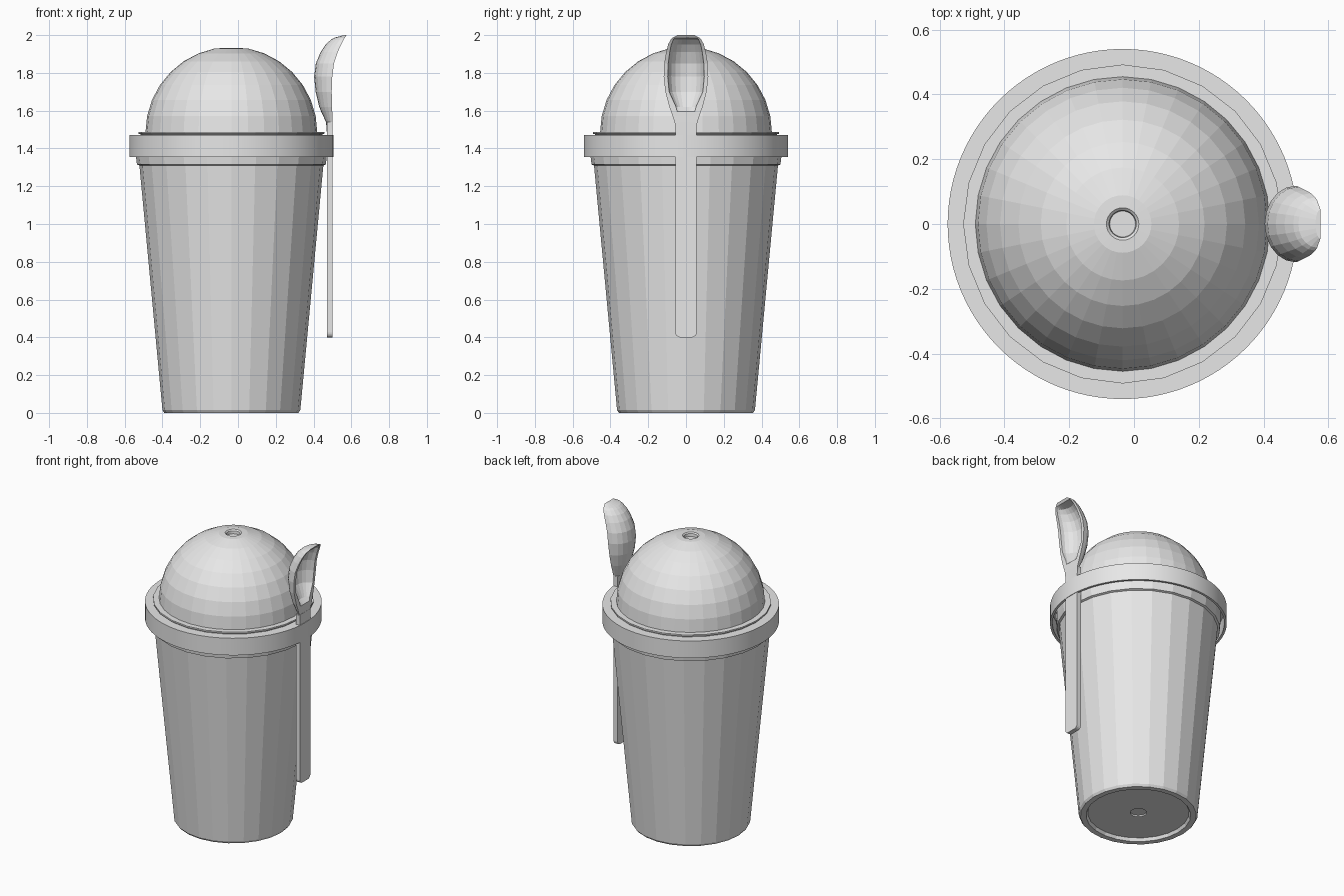
import bpy, bmesh, math
from mathutils import Matrix

old = bpy.data.objects.get("Cube")
if old:
    bpy.data.objects.remove(old, do_unlink=True)

AXIS_X = -0.035  # the cup sits off centre, balanced by the spoon

grey = bpy.data.materials.new("plain_grey")
grey.use_nodes = True
grey.diffuse_color = (0.8, 0.8, 0.8, 1)
grey.node_tree.nodes["Principled BSDF"].inputs["Base Color"].default_value = (0.8, 0.8, 0.8, 1)


def finish(name, bm, smooth=False):
    bmesh.ops.remove_doubles(bm, verts=bm.verts, dist=1e-5)
    bmesh.ops.recalc_face_normals(bm, faces=bm.faces)
    mesh = bpy.data.meshes.new(name)
    bm.to_mesh(mesh)
    bm.free()
    mesh.materials.append(grey)
    obj = bpy.data.objects.new(name, mesh)
    bpy.context.collection.objects.link(obj)
    if smooth:
        bpy.ops.object.select_all(action='DESELECT')
        obj.select_set(True)
        bpy.context.view_layer.objects.active = obj
        bpy.ops.object.shade_smooth_by_angle(angle=math.radians(30))
    return obj


def bridge(bm, loops, closed_rows):
    """Skin neighbouring closed loops with quads."""
    pairs = list(zip(loops, loops[1:]))
    if closed_rows:
        pairs.append((loops[-1], loops[0]))
    for a, b in pairs:
        for i in range(len(a)):
            j = (i + 1) % len(a)
            bm.faces.new((a[i], a[j], b[j], b[i]))


def lathe(name, profile, sides, closed=False, smooth=False):
    """Revolve (radius, height) points around the cup axis."""
    bm = bmesh.new()
    loops = []
    for r, z in profile:
        angles = [math.tau * i / sides for i in range(sides)]
        loops.append([bm.verts.new((AXIS_X + r * math.cos(a), r * math.sin(a), z)) for a in angles])
    bridge(bm, loops, closed)
    bmesh.ops.dissolve_degenerate(bm, dist=1e-5, edges=bm.edges)
    return finish(name, bm, smooth)


# Tapered cup with a recessed, dimpled base and a stepped rim
lathe("cup", [(0, 0.03), (0.05, 0.03), (0.05, 0.02), (0.31, 0.02), (0.32, 0),
              (0.355, 0), (0.365, 0.015), (0.487, 1.31), (0.5, 1.315),
              (0.505, 1.355), (0.505, 1.44), (0, 1.44)], 24)

# Lid skirt, hollow underneath
lathe("lid_band", [(0.525, 1.355), (0.54, 1.355), (0.54, 1.47), (0.44, 1.47),
                   (0.44, 1.455), (0.525, 1.455)], 96, closed=True, smooth=True)

# Thin step between skirt and dome
lathe("lid_step", [(0.43, 1.465), (0.482, 1.465), (0.482, 1.475), (0.492, 1.478),
                   (0.492, 1.488), (0.43, 1.488)], 24, closed=True)

# Dome with a small recessed hole at its top
R, BASE = 0.455, 1.483
dome = [(R * math.cos(a), BASE + R * math.sin(a))
        for a in (math.pi / 2 * i / 8 for i in range(8))]
dome += [(0.05, BASE + R - 0.007), (0.042, BASE + R - 0.014), (0.04, 1.905), (0, 1.905)]
lathe("lid_dome", dome, 32)

# Spoon handle: a flat bar with rounded lower corners
LOW, HIGH = 0.4, 1.54
bm = bmesh.new()
bmesh.ops.create_cube(bm, size=1, matrix=Matrix.Translation((0.486, 0, (LOW + HIGH) / 2))
                      @ Matrix.Diagonal((0.03, 0.112, HIGH - LOW, 1)))
corners = [e for e in bm.edges if all(v.co.z < LOW + 0.01 for v in e.verts)
           and abs(e.verts[0].co.x - e.verts[1].co.x) > 0.01]
bmesh.ops.bevel(bm, geom=corners, offset=0.025, segments=4, profile=0.5, affect='EDGES')
finish("spoon_handle", bm)

# Spoon bowl: lofted sections of (height, half width, rim x, back x, hollow depth)
sections = [
    (1.46, 0.054, 0.500, 0.472, 0),
    (1.54, 0.060, 0.500, 0.466, 0),
    (1.595, 0.079, 0.499, 0.440, 0),
    (1.62, 0.088, 0.498, 0.430, 0.03),
    (1.70, 0.109, 0.496, 0.411, 0.066),
    (1.78, 0.118, 0.499, 0.403, 0.078),
    (1.85, 0.115, 0.508, 0.412, 0.08),
    (1.91, 0.105, 0.528, 0.437, 0.076),
    (1.95, 0.095, 0.546, 0.464, 0.066),
    (1.975, 0.082, 0.559, 0.491, 0.05),
    (1.985, 0.073, 0.565, 0.507, 0),
    (2.0, 0.045, 0.575, 0.560, 0),
]
ARC = 10
bm = bmesh.new()
loops = []
for z, w, rim, back, hollow in sections:
    arc = [math.pi * i / ARC for i in range(ARC + 1)]
    outer = [(rim - (rim - back) * math.sin(a), w * math.cos(a)) for a in arc]
    lip = w * 0.82 if z > 1.65 else w * 0.6
    inner = [(rim - hollow * math.sin(a), lip * math.cos(a)) for a in reversed(arc)]
    loops.append([bm.verts.new((x, y, z)) for x, y in outer + inner])
bridge(bm, loops, False)
for end in (loops[0], loops[-1]):
    bm.faces.new(end)
finish("spoon_bowl", bm)
